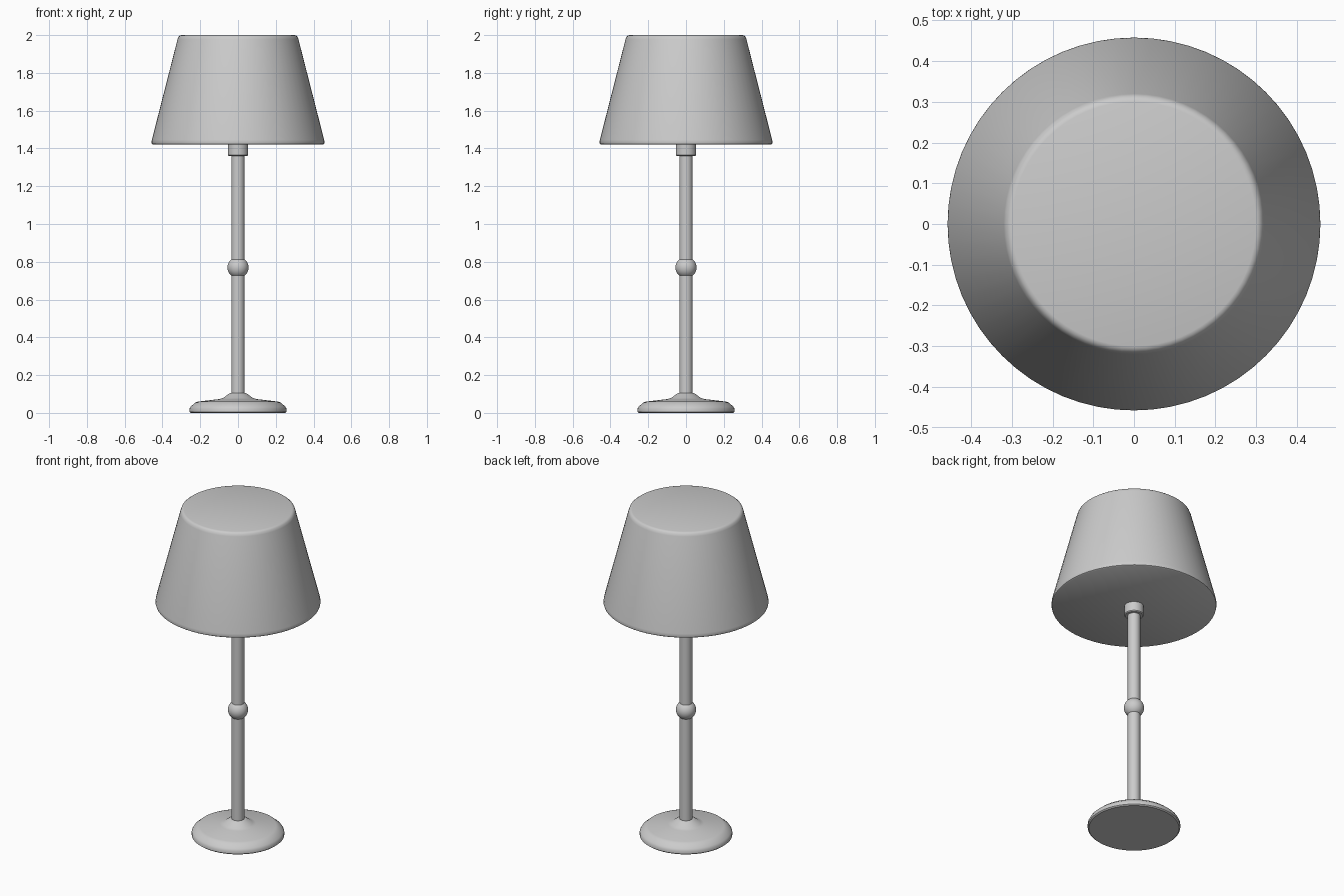
import bpy, bmesh, math

cube = bpy.data.objects.get("Cube")
if cube:
    bpy.data.objects.remove(cube, do_unlink=True)

grey = bpy.data.materials.new("plain_grey")
grey.use_nodes = True
colour = (0.6, 0.6, 0.6, 1)
grey.diffuse_color = colour
grey.node_tree.nodes["Principled BSDF"].inputs["Base Color"].default_value = colour


def finish(obj, name):
    obj.name = name
    obj.data.materials.append(grey)
    bpy.ops.object.select_all(action="DESELECT")
    obj.select_set(True)
    bpy.context.view_layer.objects.active = obj
    bpy.ops.object.shade_smooth_by_angle(angle=math.radians(35))


def lathe(name, profile, sides=64):
    """Revolve (radius, height) points about z and cap both ends."""
    bm = bmesh.new()
    rings = [[bm.verts.new((r * math.cos(math.tau * i / sides),
                            r * math.sin(math.tau * i / sides), z))
              for i in range(sides)] for r, z in profile]
    for low, high in zip(rings, rings[1:]):
        for i in range(sides):
            j = (i + 1) % sides
            bm.faces.new((low[i], low[j], high[j], high[i]))
    bm.faces.new(rings[0][::-1])
    bm.faces.new(rings[-1])
    mesh = bpy.data.meshes.new(name)
    bm.to_mesh(mesh)
    bm.free()
    obj = bpy.data.objects.new(name, mesh)
    bpy.context.collection.objects.link(obj)
    finish(obj, name)


# Foot: low disc rising to a small cone around the pole
lathe("base", [(0.25, 0), (0.257, 0.006), (0.257, 0.022), (0.25, 0.034),
               (0.225, 0.055), (0.21, 0.06), (0.1, 0.073), (0.08, 0.078),
               (0.048, 0.102), (0.04, 0.105)])

# Stem with a ball and a socket collar
lathe("pole", [(0.035, 0.09), (0.035, 1.4)], 32)
bpy.ops.mesh.primitive_uv_sphere_add(segments=32, ring_count=16, radius=0.056,
                                     location=(0, 0, 0.77))
finish(bpy.context.object, "pole_ball")
lathe("socket_collar", [(0.049, 1.36), (0.054, 1.365), (0.054, 1.43)], 32)

# Closed tapered shade with softened rims
lathe("lamp_shade", [(0.45, 1.42), (0.456, 1.424), (0.458, 1.432), (0.456, 1.446),
                     (0.32, 1.978), (0.315, 1.992), (0.307, 1.998), (0.3, 2.0)])
